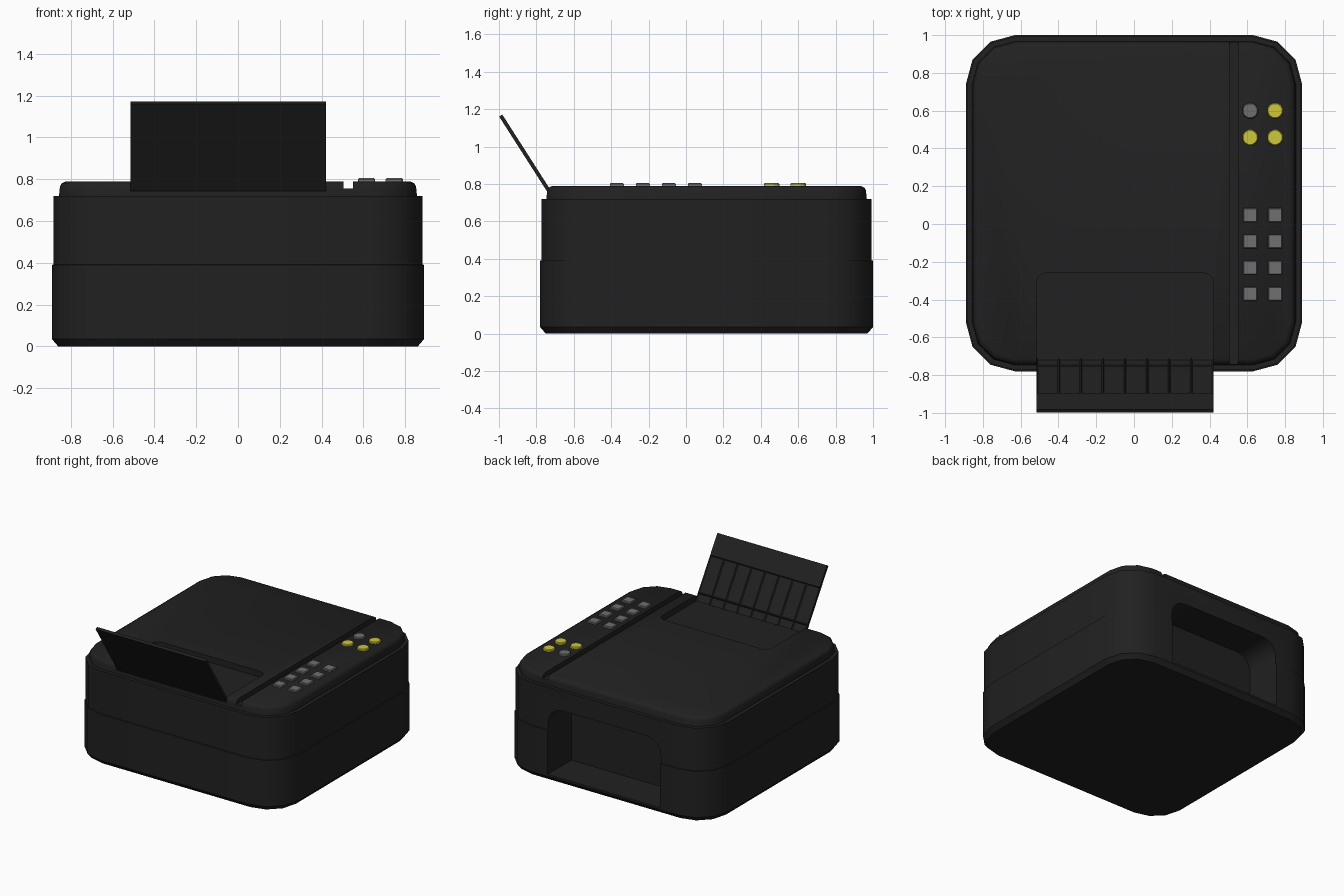
import bpy, bmesh, math
from mathutils import Matrix, Vector

if "Cube" in bpy.data.objects:
    bpy.data.objects.remove(bpy.data.objects["Cube"])

CORNER = 0.63   # corner arc centres, measured from the body centre
BODY_Y = 0.11   # body centre in y


def material(name, rgb):
    m = bpy.data.materials.new(name)
    m.use_nodes = True
    color = (*rgb, 1)
    m.diffuse_color = color
    m.node_tree.nodes["Principled BSDF"].inputs["Base Color"].default_value = color
    return m


black = material("black plastic", (0.015, 0.015, 0.015))
grey = material("grey button", (0.16, 0.16, 0.16))
yellow = material("yellow button", (0.62, 0.58, 0.04))


def finish(bm, name, mat, smooth=None):
    bmesh.ops.recalc_face_normals(bm, faces=bm.faces)
    me = bpy.data.meshes.new(name)
    bm.to_mesh(me)
    bm.free()
    ob = bpy.data.objects.new(name, me)
    bpy.context.collection.objects.link(ob)
    me.materials.append(mat)
    if smooth:
        shade(ob, smooth)
    return ob


def shade(ob, degrees):
    bpy.ops.object.select_all(action="DESELECT")
    ob.select_set(True)
    bpy.context.view_layer.objects.active = ob
    bpy.ops.object.shade_smooth_by_angle(angle=math.radians(degrees))


def loft(rings):
    """Closed solid through rings of equal point count."""
    bm = bmesh.new()
    loops = [[bm.verts.new(p) for p in ring] for ring in rings]
    n = len(loops[0])
    for a, b in zip(loops, loops[1:]):
        for i in range(n):
            j = (i + 1) % n
            bm.faces.new((a[i], a[j], b[j], b[i]))
    bm.faces.new(loops[0][::-1])
    bm.faces.new(loops[-1])
    return bm


def rounded_ring(half, z):
    """Square outline with three-sided corner arcs."""
    pts = []
    for k, (sx, sy) in enumerate(((1, 1), (-1, 1), (-1, -1), (1, -1))):
        for s in range(4):
            a = math.radians(90 * k + 30 * s)
            r = half - CORNER
            pts.append((sx * CORNER + r * math.cos(a),
                        BODY_Y + sy * CORNER + r * math.sin(a), z))
    return pts


def arch(x0, x1, low, high, r, steps=4):
    """Outline with square low corners and rounded high corners."""
    pts = [(x0, low), (x1, low)]
    for cx, start in ((x1 - r, 0), (x0 + r, 90)):
        for s in range(steps + 1):
            a = math.radians(start + 90 * s / steps)
            pts.append((cx + r * math.cos(a), high - r + r * math.sin(a)))
    return pts


def carve(ob, cutter):
    """Cut one solid out of another and discard the cutter."""
    cutter.hide_render = True
    mod = ob.modifiers.new("cut", "BOOLEAN")
    mod.operation = "DIFFERENCE"
    mod.solver = "EXACT"
    mod.object = cutter
    bpy.context.view_layer.update()
    graph = bpy.context.evaluated_depsgraph_get()
    result = bpy.data.meshes.new_from_object(ob.evaluated_get(graph))
    ob.modifiers.clear()
    ob.data = result
    bpy.data.objects.remove(cutter)


# Housing: chamfered foot, lower shell and slightly slimmer upper shell
housing = finish(loft([rounded_ring(h, z) for h, z in (
    (0.86, 0), (0.89, 0.035), (0.89, 0.39), (0.883, 0.392), (0.883, 0.72))]),
    "housing", black)

# Rear pocket
outline = arch(-0.48, 0.48, 0.05, 0.57, 0.12)
carve(housing, finish(loft([[(x, y, z) for x, z in outline] for y in (0.71, 1.2)]),
                      "pocket_cutter", black))
shade(housing, 35)

# Lid with softened rim
lid = finish(loft([rounded_ring(h, z) for h, z in (
    (0.857, 0.715), (0.852, 0.765), (0.845, 0.779), (0.825, 0.79))]), "lid", black)

# Groove between the lid and the control panel
groove = [(0.505, -1.0), (0.55, -1.0), (0.55, 1.2), (0.505, 1.2)]
carve(lid, finish(loft([[(x, y, z) for x, y in groove] for z in (0.755, 0.9)]),
                  "groove_cutter", black))

# Paper recess, open at the front
recess = arch(-0.515, 0.42, -0.9, -0.26, 0.05)
carve(lid, finish(loft([[(x, y, z) for x, y in recess] for z in (0.745, 0.9)]),
                  "recess_cutter", black))
shade(lid, 35)

# Paper support: tilted slab with recessed cells on its upper face
bm = bmesh.new()
bmesh.ops.create_grid(bm, x_segments=8, y_segments=3, size=0.5)
rows = (0, 0.13, 0.68, 1)
length = 0.505
for v in bm.verts:
    row = round((v.co.y + 0.5) * 3)
    v.co = Vector((v.co.x * 0.935, rows[row] * length, 0.02))
top = list(bm.faces)
base = bmesh.ops.duplicate(bm, geom=top)["geom"]
bmesh.ops.translate(bm, vec=(0, 0, -0.02),
                    verts=[g for g in base if isinstance(g, bmesh.types.BMVert)])
rims = [e for e in bm.edges if e.is_boundary]
bmesh.ops.bridge_loops(bm, edges=rims)
cells = [f for f in top if f.calc_center_median().y < rows[2] * length]
bmesh.ops.recalc_face_normals(bm, faces=bm.faces)
bmesh.ops.inset_individual(bm, faces=cells, thickness=0.009, depth=-0.008)
along = Vector((0, -0.275, 0.43)).normalized()
side = Vector((-1, 0, 0))
normal = side.cross(along)
tilt = Matrix((side, along, normal)).transposed().to_4x4()
bm.transform(Matrix.Translation((-0.0475, -0.727, 0.735)) @ tilt)
finish(bm, "paper_support", black)


def button(name, x, y, r, sides, mat):
    def ring(radius, z):
        return [(x + radius * math.cos(math.tau * (i + 0.5) / sides),
                 y + radius * math.sin(math.tau * (i + 0.5) / sides), z)
                for i in range(sides)]
    finish(loft([ring(r, 0.78), ring(r, 0.8), ring(r * 0.88, 0.805)]), name, mat)


# Control buttons in two columns
for col, x in enumerate((0.615, 0.747)):
    for row, y in enumerate((0.6, 0.458)):
        mat = grey if col == row == 0 else yellow
        button(f"round_button_{row}_{col}", x, y, 0.043, 12, mat)
    for row in range(4):
        button(f"square_button_{row}_{col}", x, 0.047 - 0.139 * row, 0.053, 4, grey)
